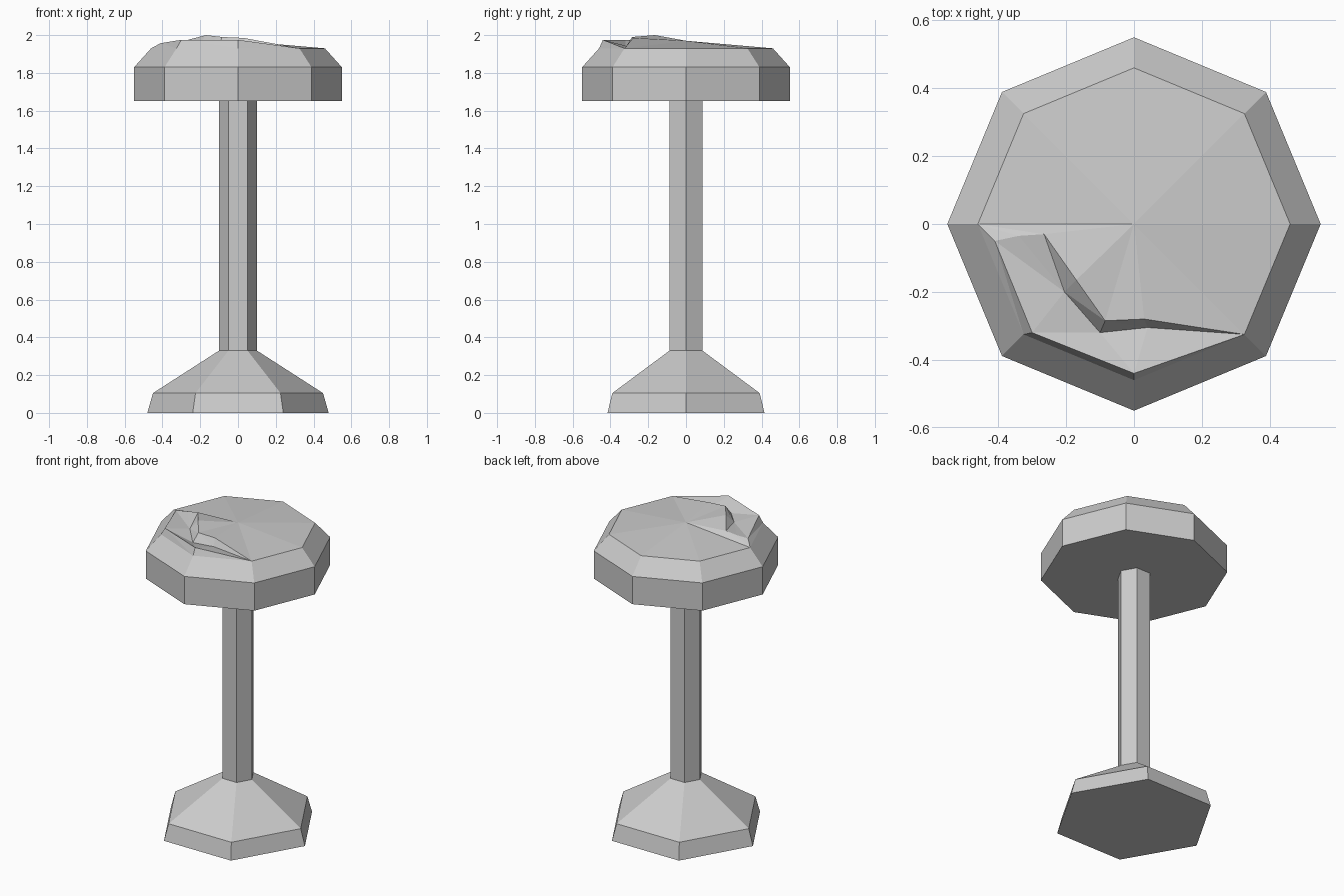
import bpy, bmesh
from math import cos, sin, pi

if "Cube" in bpy.data.objects:
    bpy.data.objects.remove(bpy.data.objects["Cube"])


def ring(bm, n, r, z):
    return [bm.verts.new((r * cos(2 * pi * i / n), r * sin(2 * pi * i / n), z)) for i in range(n)]


def loft(bm, n, profile):
    """Stack n-sided rings from (radius, z) pairs; returns the rings."""
    rings = [ring(bm, n, r, z) for r, z in profile]
    for a, b in zip(rings, rings[1:]):
        for i in range(n):
            j = (i + 1) % n
            bm.faces.new((a[i], a[j], b[j], b[i]))
    return rings


def finish(bm, name):
    bmesh.ops.recalc_face_normals(bm, faces=bm.faces)
    me = bpy.data.meshes.new(name)
    bm.to_mesh(me)
    bm.free()
    ob = bpy.data.objects.new(name, me)
    bpy.context.collection.objects.link(ob)
    return ob


# Hexagonal foot
bm = bmesh.new()
rings = loft(bm, 6, [(0.48, 0), (0.45, 0.105), (0.1, 0.33)])
bm.faces.new(rings[0][::-1])
finish(bm, "foot")

# Hexagonal column
bm = bmesh.new()
loft(bm, 6, [(0.1, 0.33), (0.1, 1.65)])
finish(bm, "column")

# Octagonal seat with a torn, folded-up cover
bm = bmesh.new()
rings = loft(bm, 8, [(0.55, 1.65), (0.55, 1.83), (0.46, 1.93)])
bm.faces.new(rings[0][::-1])
rim = rings[-1]
left, corner, front, right = rim[4:8]
centre = bm.verts.new((0, 0, 1.97))


def points(*coords):
    return [bm.verts.new(c) for c in coords]


# upper edge of the tear, bottom of the tear, raised outer lip
u = points((-0.265, -0.03, 1.975), (-0.17, -0.165, 2.0), (-0.085, -0.285, 1.99), (0.03, -0.28, 1.985))
v = points((-0.34, -0.035, 1.965), (-0.205, -0.2, 1.95), (-0.10, -0.32, 1.935), (0.04, -0.305, 1.94))
p = points((-0.41, -0.05, 1.957), (-0.30, -0.32, 1.975), (0, -0.44, 1.975))

# intact cover
fan = [right] + rim[:5] + u + [right]
faces = [(centre, a, b) for a, b in zip(fan, fan[1:])]
# step down into the tear
faces += [(left, v[0], u[0]), (u[3], v[3], right)]
faces += [(u[i], v[i], v[i + 1], u[i + 1]) for i in range(3)]
# loose flap and its lip
faces += [(left, p[0], v[0]), (p[0], p[1], v[1], v[0]), (p[1], v[2], v[1]),
          (p[1], p[2], v[2]), (p[2], v[3], v[2]), (p[2], right, v[3]),
          (left, corner, p[1], p[0]), (corner, front, p[2], p[1]), (front, right, p[2])]
for f in faces:
    bm.faces.new(f)
bmesh.ops.triangulate(bm, faces=[f for f in bm.faces if len(f.verts) == 4])
finish(bm, "seat")
